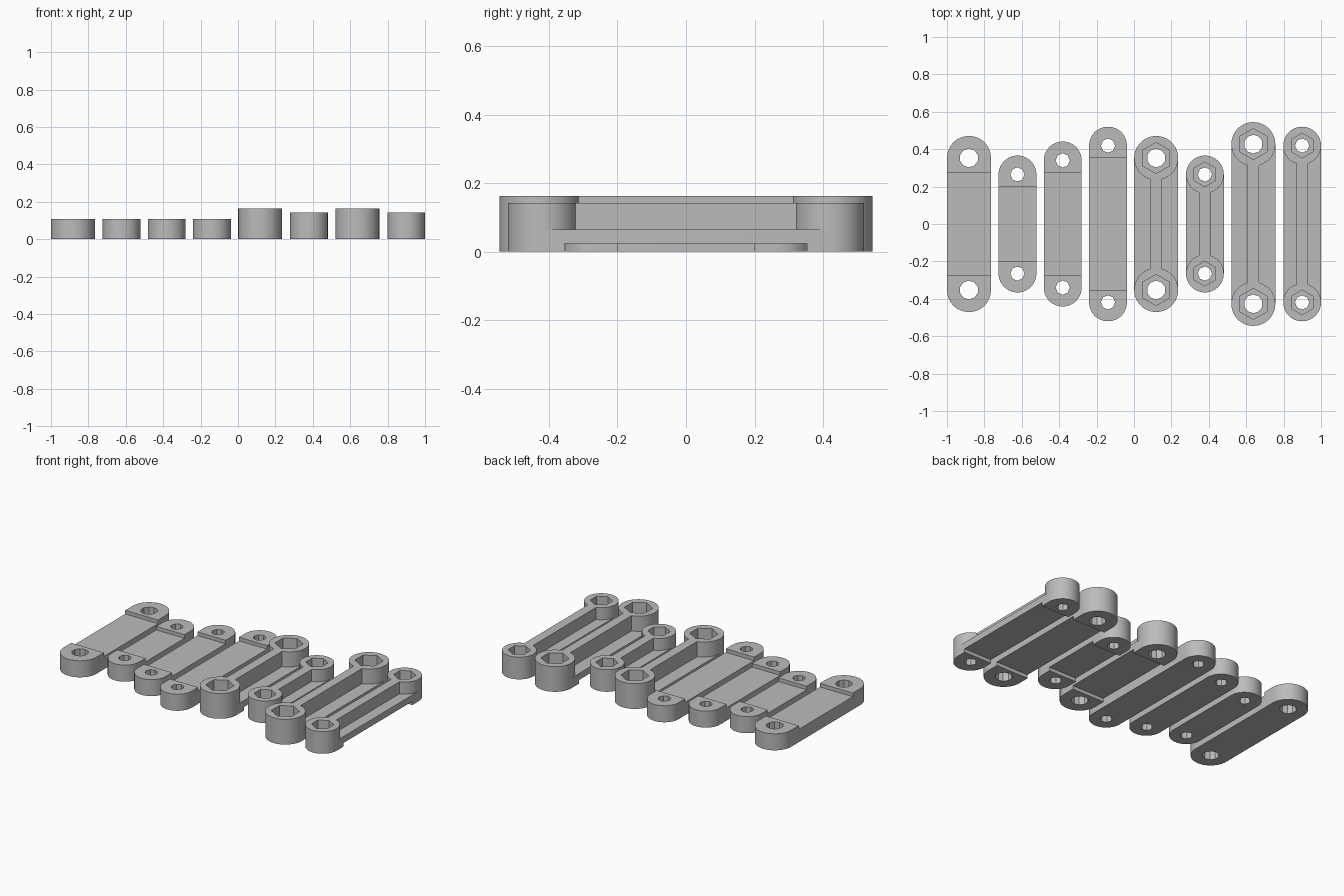
import bpy
import bmesh
import math

if "Cube" in bpy.data.objects:
    bpy.data.objects.remove(bpy.data.objects["Cube"], do_unlink=True)

grey = bpy.data.materials.new("plain_grey")
grey.use_nodes = True
grey.diffuse_color = (0.5, 0.5, 0.5, 1)
grey.node_tree.nodes["Principled BSDF"].inputs["Base Color"].default_value = (0.5, 0.5, 0.5, 1)

STEP = 0.0235      # depth of the shallow mating recess
PLATE_TOP = 0.065  # top of the wide plate on the ribbed links
FLAT_TOP = 0.107   # top of the recessed links


def prism(name, outline, z0, z1):
    """Extrude a closed xy outline from z0 to z1."""
    bm = bmesh.new()
    face = bm.faces.new([bm.verts.new((x, y, z0)) for x, y in outline])
    new = bmesh.ops.extrude_face_region(bm, geom=[face])["geom"]
    top = [v for v in new if isinstance(v, bmesh.types.BMVert)]
    bmesh.ops.translate(bm, verts=top, vec=(0, 0, z1 - z0))
    bmesh.ops.recalc_face_normals(bm, faces=bm.faces)
    mesh = bpy.data.meshes.new(name)
    bm.to_mesh(mesh)
    bm.free()
    mesh.materials.append(grey)
    obj = bpy.data.objects.new(name, mesh)
    bpy.context.collection.objects.link(obj)
    return obj


def dumbbell(x, c, r, w):
    """Two round ends at y = +-c joined by a bar of half width w."""
    start = -math.acos(w / r)
    end = math.pi - start
    inner = [math.radians(a) for a in range(-90, 271, 6)]
    angles = [start] + [a for a in inner if start + 0.01 < a < end - 0.01] + [end]
    half = [(r * math.cos(a), c + r * math.sin(a)) for a in angles]
    return [(x + px, py) for px, py in half] + [(x - px, -py) for px, py in half]


def polygon(x, y, r, n):
    """Regular polygon with a corner towards +y."""
    return [(x + r * math.sin(2 * math.pi * i / n), y + r * math.cos(2 * math.pi * i / n))
            for i in range(n)]


def box(x, w, h):
    return [(x - w, -h), (x + w, -h), (x + w, h), (x - w, h)]


def combine(obj, tool, operation):
    """Apply a boolean and discard the tool object."""
    mod = obj.modifiers.new("boolean", "BOOLEAN")
    mod.operation, mod.solver, mod.object = operation, "EXACT", tool
    bpy.context.view_layer.objects.active = obj
    bpy.ops.object.modifier_apply(modifier=mod.name)
    bpy.data.objects.remove(tool, do_unlink=True)


def finish(obj, x, c, r):
    """Drill the pin holes and shade the round walls smooth."""
    big = r > 0.11
    for y in (-c, c):
        hole = polygon(x, y, 0.05 if big else 0.038, 10 if big else 8)
        combine(obj, prism("drill", hole, -0.1, 0.3), "DIFFERENCE")
    bpy.ops.object.select_all(action="DESELECT")
    obj.select_set(True)
    bpy.context.view_layer.objects.active = obj
    bpy.ops.object.shade_smooth_by_angle(angle=math.radians(20))


def flat_link(name, x, c, r):
    """Plain link with a shallow recess across the top."""
    obj = prism(name, dumbbell(x, c, r, r), 0, FLAT_TOP)
    recess = box(x, 0.2, c - 0.655 * r)
    combine(obj, prism("recess", recess, FLAT_TOP - STEP, 0.3), "DIFFERENCE")
    finish(obj, x, c, r)


def ribbed_link(name, x, c, r, top):
    """Plate with a raised rib, nut sockets and a recess underneath."""
    obj = prism(name, dumbbell(x, c, r, r), 0, PLATE_TOP)
    combine(obj, prism("rib", dumbbell(x, c, r, 0.03), PLATE_TOP, top), "UNION")
    recess = box(x, 0.2, c - 0.655 * r)
    combine(obj, prism("recess", recess, -0.1, STEP), "DIFFERENCE")
    socket = 0.083 if r > 0.11 else 0.066
    for y in (-c, c):
        combine(obj, prism("socket", polygon(x, y, socket, 6), PLATE_TOP, 0.3), "DIFFERENCE")
    finish(obj, x, c, r)


# Flat links: name, x, pin distance, end radius
for spec in (("flat_link_wide", -0.8825, 0.353, 0.1175),
             ("flat_link_short", -0.623, 0.265, 0.101),
             ("flat_link_medium", -0.381, 0.34, 0.101),
             ("flat_link_long", -0.139, 0.419, 0.101)):
    flat_link(*spec)

# Ribbed links: name, x, pin distance, end radius, height
for spec in (("ribbed_link_wide", 0.1185, 0.353, 0.1175, 0.163),
             ("ribbed_link_short", 0.379, 0.265, 0.101, 0.143),
             ("ribbed_link_wide_long", 0.638, 0.427, 0.1175, 0.163),
             ("ribbed_link_long", 0.899, 0.419, 0.101, 0.143)):
    ribbed_link(*spec)
